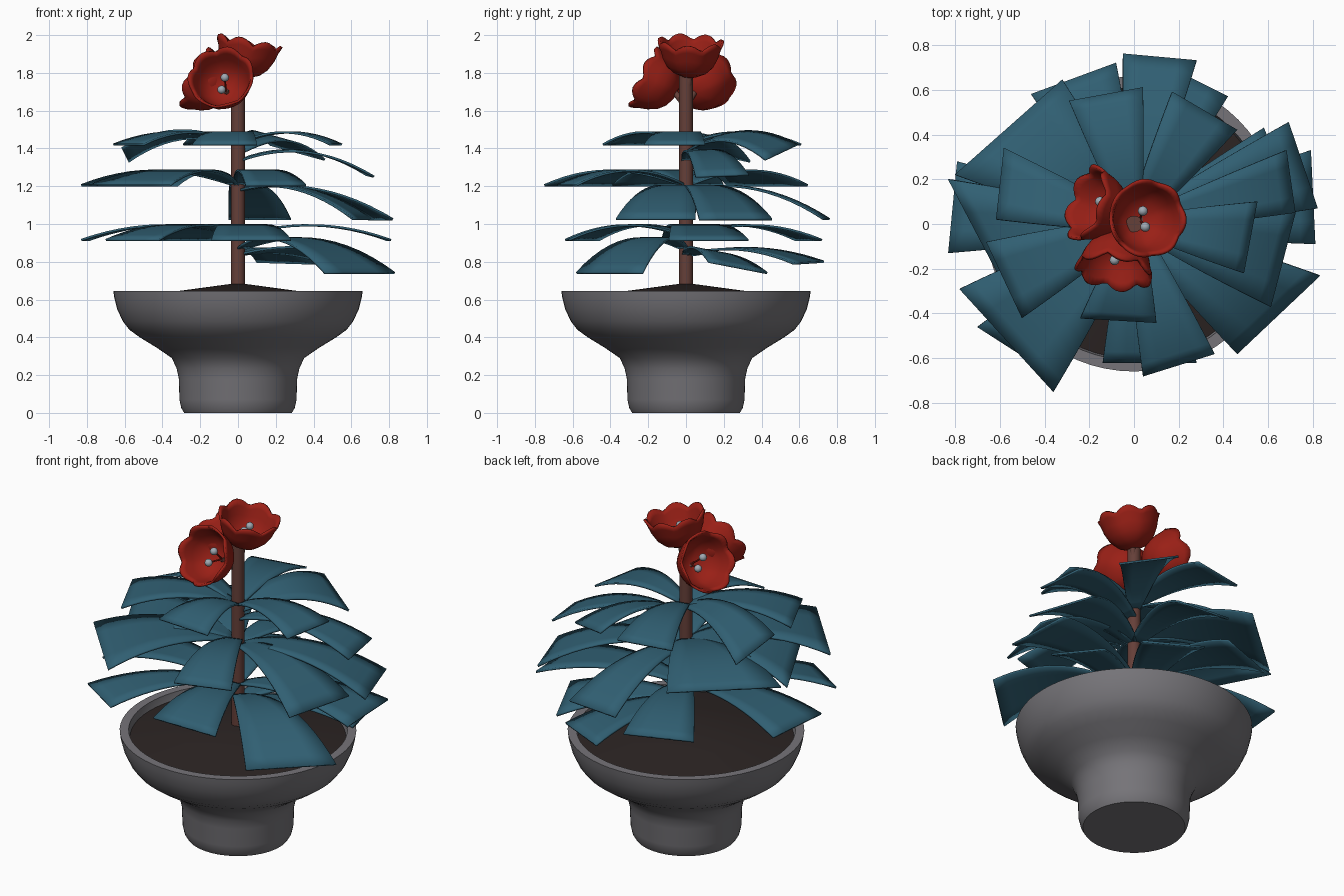
import bpy, bmesh, math
from mathutils import Vector

if "Cube" in bpy.data.objects:
    bpy.data.objects.remove(bpy.data.objects["Cube"])


def material(name, rgb):
    m = bpy.data.materials.new(name)
    m.diffuse_color = (*rgb, 1)
    m.use_nodes = True
    m.node_tree.nodes["Principled BSDF"].inputs["Base Color"].default_value = m.diffuse_color
    return m


TEAL = material("leaf_teal", (0.03, 0.115, 0.17))
RED = material("petal_red", (0.32, 0.014, 0.008))
BROWN = material("stem_brown", (0.13, 0.05, 0.04))
SOIL = material("soil_dark", (0.025, 0.018, 0.017))
GREY = material("pot_grey", (0.18, 0.175, 0.19))
PALE = material("stamen_grey", (0.35, 0.4, 0.45))


def finish(name, bm, mat, angle=40, thickness=0, subsurf=0):
    bmesh.ops.recalc_face_normals(bm, faces=bm.faces)
    me = bpy.data.meshes.new(name)
    bm.to_mesh(me)
    bm.free()
    ob = bpy.data.objects.new(name, me)
    bpy.context.collection.objects.link(ob)
    me.materials.append(mat)
    if thickness:
        mod = ob.modifiers.new("thickness", 'SOLIDIFY')
        mod.thickness = thickness
        mod.offset = 0
    if subsurf:
        mod = ob.modifiers.new("smooth", 'SUBSURF')
        mod.levels = mod.render_levels = subsurf
    bpy.ops.object.select_all(action='DESELECT')
    bpy.context.view_layer.objects.active = ob
    ob.select_set(True)
    bpy.ops.object.shade_smooth_by_angle(angle=math.radians(angle))
    return ob


def lathe(name, profile, mat, n=64):
    bm = bmesh.new()
    rings = []
    for r, z in profile:
        if r == 0:
            rings.append([bm.verts.new((0, 0, z))] * n)
        else:
            rings.append([bm.verts.new((r * math.cos(2 * math.pi * i / n),
                                        r * math.sin(2 * math.pi * i / n), z)) for i in range(n)])
    for a, b in zip(rings, rings[1:]):
        for i in range(n):
            j = (i + 1) % n
            bm.faces.new(list(dict.fromkeys((a[i], a[j], b[j], b[i]))))
    return finish(name, bm, mat)


def rod(name, a, b, r, mat, n=24):
    a, b = Vector(a), Vector(b)
    d = b - a
    bm = bmesh.new()
    bmesh.ops.create_cone(bm, cap_ends=True, segments=n, radius1=r, radius2=r, depth=d.length)
    bmesh.ops.transform(bm, matrix=d.to_track_quat('Z', 'Y').to_matrix().to_4x4(), verts=bm.verts)
    bmesh.ops.translate(bm, vec=(a + b) / 2, verts=bm.verts)
    return finish(name, bm, mat)


# Pot, soil and main stem
lathe("pot", [(0, 0), (0.285, 0), (0.30, 0.025), (0.31, 0.07), (0.313, 0.18), (0.325, 0.235),
              (0.35, 0.29), (0.43, 0.345), (0.52, 0.40), (0.575, 0.44), (0.61, 0.485),
              (0.64, 0.55), (0.655, 0.61), (0.66, 0.645), (0.61, 0.645), (0.60, 0.59),
              (0.57, 0.53), (0, 0.50)], GREY)
lathe("soil", [(0.605, 0.60), (0.34, 0.642), (0, 0.688)], SOIL)
rod("stem", (0, 0, 0.6), (0, 0, 1.82), 0.037, BROWN)


# Leaves: arched wedges from the stem to a straight tip given by two corners
def leaf(name, base_z, p, q, lift=0.06, base_w=0.06):
    p, q = Vector(p), Vector(q)
    mid, half = (p + q) / 2, (q - p) / 2
    side = half.normalized() * base_w / 2
    root = Vector((0, 0, base_z)) + Vector((mid.x, mid.y, 0)).normalized() * 0.02
    bm = bmesh.new()
    nu, nv = 12, 4
    rows = []
    for i in range(nu + 1):
        t = i / nu
        c = root.lerp(mid, t) + Vector((0, 0, 4 * lift * t * (1 - t)))
        w = side.lerp(half, t ** 0.8)
        rows.append([bm.verts.new(c + w * (2 * k / nv - 1)) for k in range(nv + 1)])
    for a, b in zip(rows, rows[1:]):
        for k in range(nv):
            bm.faces.new((a[k], a[k + 1], b[k + 1], b[k]))
    finish(name, bm, TEAL, thickness=0.012)


def tier(name, base_z, tip_z, tips, lift):
    for i, (x1, y1, x2, y2) in enumerate(tips):
        leaf(f"{name}_{i + 1}", base_z, (x1, y1, tip_z), (x2, y2, tip_z), lift)


tier("low_flat_leaf", 0.94, 0.915, [(0.81, -0.09, 0.79, 0.33), (-0.46, 0.58, -0.08, 0.72),
     (-0.79, 0.28, -0.83, -0.13), (-0.70, -0.46, -0.42, -0.64), (-0.14, -0.62, 0.28, -0.62)], 0.065)
tier("low_droopy_leaf", 0.87, 0.74, [(0.46, -0.58, 0.83, -0.23)], 0.11)
leaf("low_back_leaf", 0.84, (0.42, 0.57, 0.79), (0.10, 0.73, 0.80), 0.05)
leaf("low_side_leaf", 0.84, (0.70, 0.12, 0.80), (0.58, 0.43, 0.74), 0.05)
tier("middle_flat_leaf", 1.21, 1.205, [(0.04, -0.68, 0.36, -0.58), (-0.78, -0.29, -0.36, -0.75),
     (-0.83, 0.20, -0.52, -0.39), (-0.32, 0.645, -0.80, 0.22)], 0.075)
tier("middle_droopy_leaf", 1.18, 1.025, [(0.82, 0.07, 0.69, 0.455), (0.28, 0.73, -0.05, 0.76),
     (0.61, -0.37, 0.72, 0.05)], 0.08)
tier("top_flat_leaf", 1.43, 1.42, [(0.49, -0.22, 0.55, 0.10), (0.04, 0.61, -0.29, 0.55),
     (-0.24, -0.42, 0.10, -0.44), (-0.66, -0.08, -0.50, -0.42)], 0.06)
leaf("top_right_leaf", 1.34, (0.72, 0.05, 1.25), (0.68, 0.33, 1.26), 0.085)
leaf("top_left_leaf", 1.42, (-0.58, 0.34, 1.33), (-0.615, 0.02, 1.40), 0.08)
leaf("top_back_leaf", 1.39, (0.46, 0.42, 1.34), (0.17, 0.59, 1.42), 0.08)


# Flowers: tilted bowls with a scalloped rim, two stamens and a short stalk
def flower(name, centre, axis, roll):
    centre, axis = Vector(centre), Vector(axis).normalized()
    rot = axis.to_track_quat('Z', 'Y')
    prof = [(0.04, -0.175), (0.085, -0.155), (0.12, -0.12), (0.142, -0.075),
            (0.155, -0.03), (0.168, 0.0)]
    n = 48
    bm = bmesh.new()
    tip = bm.verts.new(centre + rot @ Vector((0, 0, -0.18)))
    rings = []
    for k, (r, z) in enumerate(prof):
        f = (k / 5) ** 2
        ring = []
        for i in range(n):
            a = 2 * math.pi * i / n
            s = abs(math.cos(3.5 * a + roll)) - 0.6
            rr = r * (1 + 0.05 * f * s)
            ring.append(bm.verts.new(centre + rot @ Vector(
                (rr * math.cos(a), rr * math.sin(a), z + 0.035 * f * s))))
        rings.append(ring)
    for i in range(n):
        j = (i + 1) % n
        bm.faces.new((tip, rings[0][j], rings[0][i]))
        for a, b in zip(rings, rings[1:]):
            bm.faces.new((a[i], a[j], b[j], b[i]))
    finish(name + "_petals", bm, RED, thickness=0.014)
    across = rot @ Vector((math.cos(roll), math.sin(roll), 0))
    for k in (-1, 1):
        at = centre - axis * 0.075 + across * 0.036 * k
        bm = bmesh.new()
        bmesh.ops.create_uvsphere(bm, u_segments=16, v_segments=10, radius=0.022)
        bmesh.ops.translate(bm, vec=at, verts=bm.verts)
        finish(f"{name}_stamen_{k + 2}", bm, PALE)
        rod(f"{name}_filament_{k + 2}", centre - axis * 0.17, at, 0.005, RED, 8)
    rod(name + "_stalk", (0, 0, 1.62), centre - axis * 0.17, 0.016, BROWN, 12)


flower("top_flower", (0.06, 0.025, 1.96), (0.2, 0.03, 0.97), 0.0)
flower("front_flower", (-0.09, -0.215, 1.775), (-0.15, -0.88, 0.42), 1.4)
flower("left_flower", (-0.215, 0.095, 1.77), (-0.85, 0.28, 0.4), 0.8)
